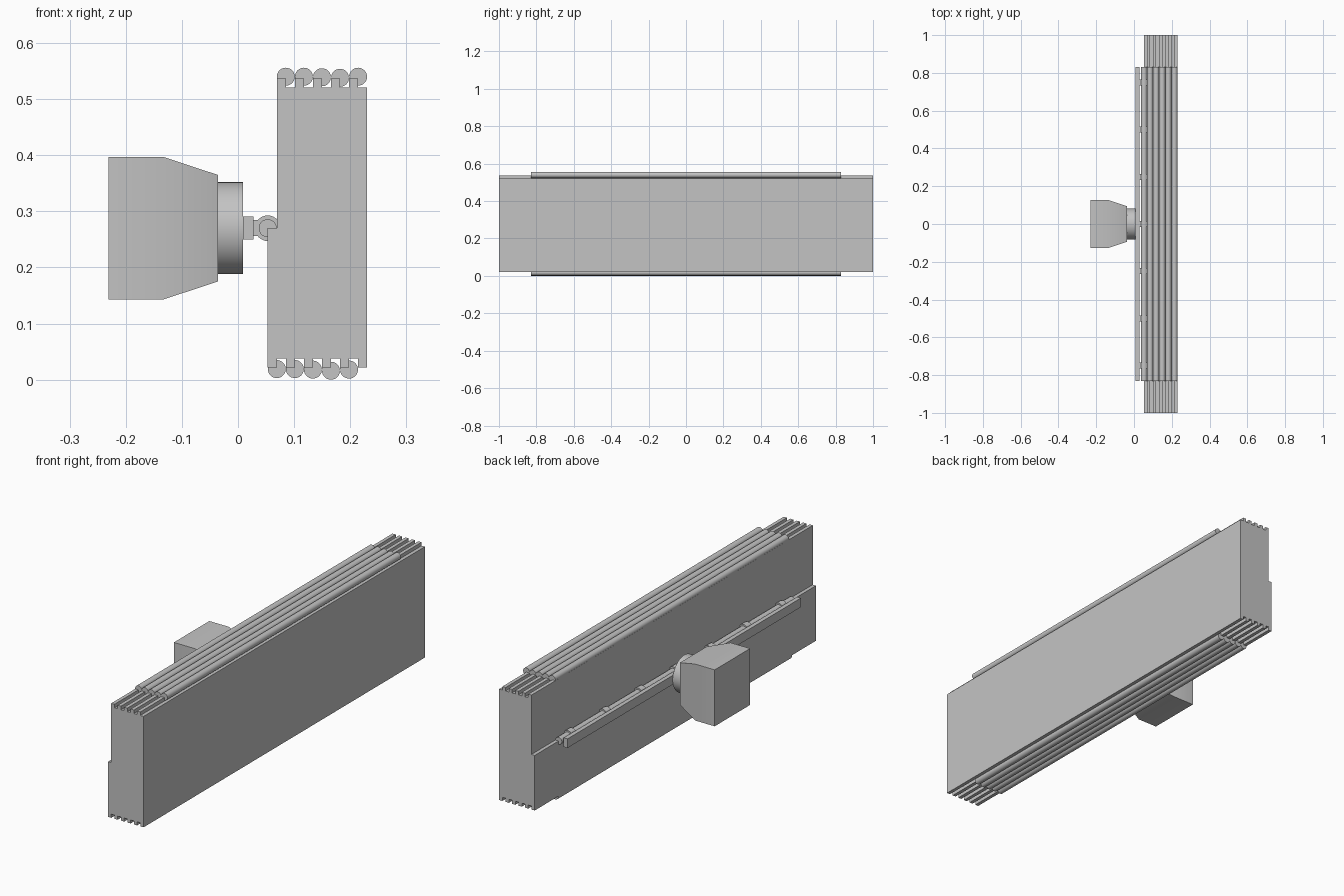
import bpy, bmesh, math

if "Cube" in bpy.data.objects:
    bpy.data.objects.remove(bpy.data.objects["Cube"])

gray = bpy.data.materials.new("satin_gray")
gray.diffuse_color = (0.55, 0.55, 0.55, 1)
gray.use_nodes = True
gray.node_tree.nodes["Principled BSDF"].inputs["Base Color"].default_value = gray.diffuse_color

AXIS_Z = 0.27      # height of the boom and drive axis
T = 0.0161         # panel thickness
X0 = 0.053         # inner face of the folded stack


def finish(name, bm, smooth=False):
    bmesh.ops.recalc_face_normals(bm, faces=bm.faces[:])
    mesh = bpy.data.meshes.new(name)
    bm.to_mesh(mesh)
    bm.free()
    mesh.materials.append(gray)
    ob = bpy.data.objects.new(name, mesh)
    bpy.context.collection.objects.link(ob)
    if smooth:
        bpy.ops.object.select_all(action='DESELECT')
        ob.select_set(True)
        bpy.context.view_layer.objects.active = ob
        bpy.ops.object.shade_smooth_by_angle(angle=math.radians(30))
    return ob


def loft(name, sections, smooth=False):
    """Skin a list of equal-length point rings and cap both ends."""
    bm = bmesh.new()
    rings = [[bm.verts.new(p) for p in ring] for ring in sections]
    n = len(rings[0])
    for a, b in zip(rings, rings[1:]):
        for i in range(n):
            j = (i + 1) % n
            bm.faces.new((a[i], a[j], b[j], b[i]))
    bm.faces.new(rings[0])
    bm.faces.new(rings[-1])
    return finish(name, bm, smooth)


def rect(x, hy, z0, z1):
    return [(x, -hy, z0), (x, hy, z0), (x, hy, z1), (x, -hy, z1)]


def box(name, x0, x1, hy, z0, z1):
    return loft(name, [rect(x0, hy, z0, z1), rect(x1, hy, z0, z1)])


def rod_y(name, x, z, r, y0, y1, n=32):
    ring = [(x + r * math.cos(2 * math.pi * i / n),
             z + r * math.sin(2 * math.pi * i / n)) for i in range(n)]
    return loft(name, [[(px, y, pz) for px, pz in ring] for y in (y0, y1)], True)


# Folded stack: a half-height inner panel, then ten staggered full panels
box("half_panel", X0, X0 + T, 1, 0.022, AXIS_Z)
for i in range(1, 11):
    z0, z1 = (0.038, 0.537) if i % 2 else (0.022, 0.521)
    box(f"panel_{i}", X0 + i * T, X0 + (i + 1) * T, 1, z0, z1)

# Hinge tubes alternate between the bottom and top folds
for k, (low, high) in enumerate(zip((0.019, 0.019, 0.018, 0.016, 0.018),
                                    (0.54, 0.54, 0.539, 0.538, 0.54))):
    rod_y(f"bottom_hinge_{k}", X0 + (2 * k + 1) * T, low, 0.016, -0.83, 0.83)
    rod_y(f"top_hinge_{k}", X0 + (2 * k + 2) * T, high, 0.016, -0.83, 0.83)
rod_y("root_hinge", X0, AXIS_Z, 0.016, -0.83, 0.83)

# Boom rail with seven hinge clips
box("boom_rail", 0.009, 0.028, 0.83, 0.25, 0.291)
for k in range(-3, 4):
    y = 0.25 * k
    rod_y(f"clip_ring_{k + 3}", X0, AXIS_Z, 0.0228, y - 0.016, y + 0.016)
    stem = box(f"clip_stem_{k + 3}", 0.026, 0.046, 0.016, 0.256, 0.285)
    stem.location.y = y

# Round drive collar
n = 48
loft("drive_collar", [[(x, 0.082 * math.cos(2 * math.pi * i / n),
                        AXIS_Z + 0.082 * math.sin(2 * math.pi * i / n))
                       for i in range(n)] for x in (-0.036, 0.009)], True)

# Drive housing, tapering towards the collar
loft("drive_housing", [rect(-0.231, 0.126, 0.143, 0.397),
                       rect(-0.133, 0.126, 0.143, 0.397),
                       rect(-0.036, 0.094, 0.175, 0.365)], True)
